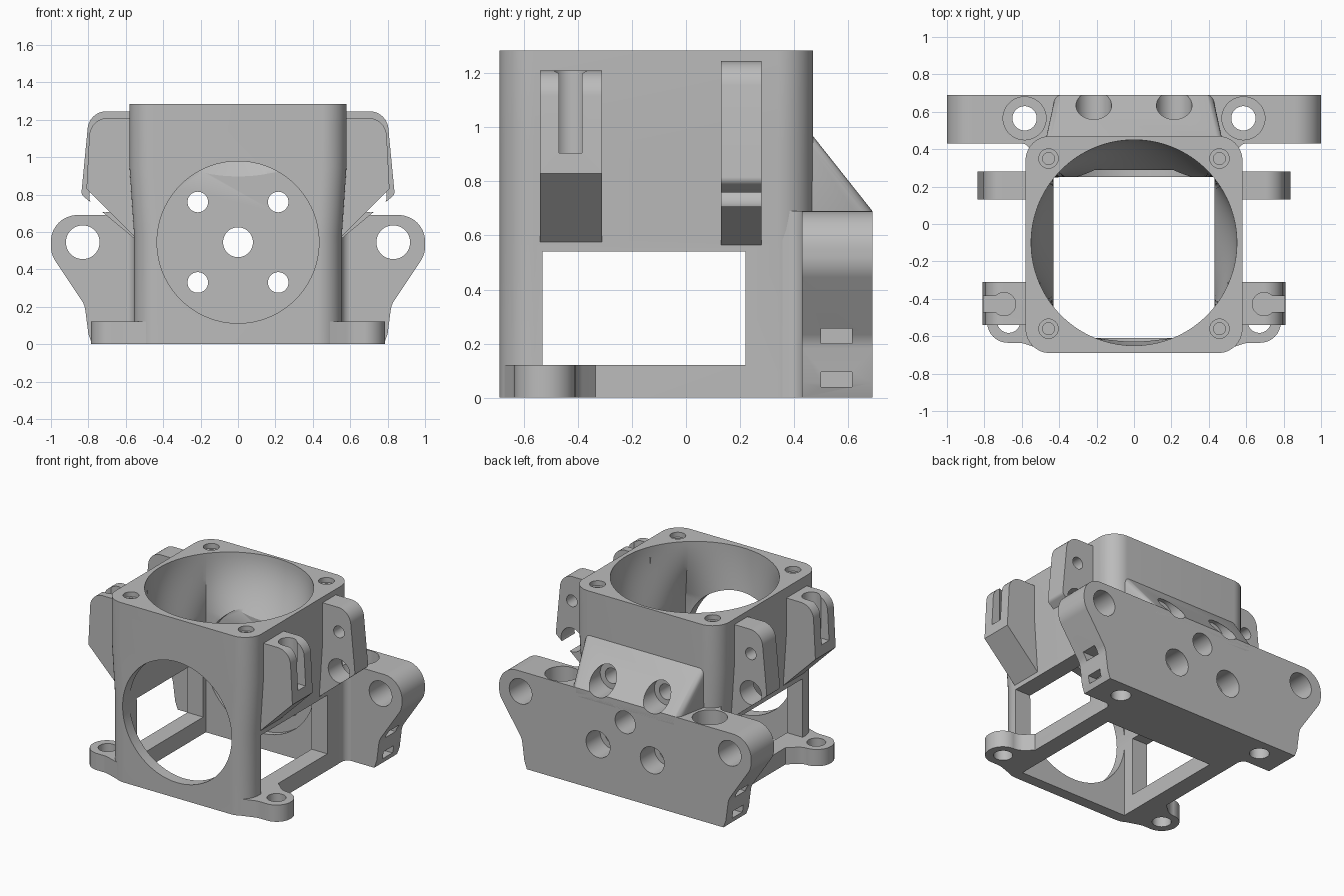
import bpy, bmesh, math
from mathutils import Vector

if "Cube" in bpy.data.objects:
    bpy.data.objects.remove(bpy.data.objects["Cube"])

grey = bpy.data.materials.new("plain grey")
grey.use_nodes = True
COLOUR = (0.5, 0.5, 0.5, 1)
grey.diffuse_color = COLOUR
grey.node_tree.nodes["Principled BSDF"].inputs["Base Color"].default_value = COLOUR


def loft(name, rings):
    """Closed solid skinned through rings of matching points."""
    bm = bmesh.new()
    loops = [[bm.verts.new(p) for p in ring] for ring in rings]
    n = len(loops[0])
    for a, b in zip(loops, loops[1:]):
        for i in range(n):
            j = (i + 1) % n
            bm.faces.new((a[i], a[j], b[j], b[i]))
    bm.faces.new(loops[0][::-1])
    bm.faces.new(loops[-1])
    bmesh.ops.recalc_face_normals(bm, faces=bm.faces)
    mesh = bpy.data.meshes.new(name)
    bm.to_mesh(mesh)
    bm.free()
    mesh.materials.append(grey)
    obj = bpy.data.objects.new(name, mesh)
    bpy.context.collection.objects.link(obj)
    return obj


def place(axis, u, v, w):
    return {"x": (w, u, v), "y": (u, w, v), "z": (u, v, w)}[axis]


def prism(name, outline, axis, start, end):
    return loft(name, [[place(axis, u, v, w) for u, v in outline] for w in (start, end)])


def rod(axis, u, v, radius, start, end, sides=48):
    angles = [math.tau * i / sides for i in range(sides)]
    ring = [(u + radius * math.cos(t), v + radius * math.sin(t)) for t in angles]
    return prism("cutter", ring, axis, start, end)


def block(x, y, z):
    return prism("cutter", [(x[0], y[0]), (x[1], y[0]), (x[1], y[1]), (x[0], y[1])], "z", *z)


def rounded(corners, steps=10):
    """Polygon outline; each corner is (u, v, fillet radius)."""
    out = []
    for i, (u, v, r) in enumerate(corners):
        p = Vector((u, v))
        if not r:
            out.append((u, v))
            continue
        a = (Vector(corners[i - 1][:2]) - p).normalized()
        b = (Vector(corners[(i + 1) % len(corners)][:2]) - p).normalized()
        half = a.angle(b) / 2
        centre = p + (a + b).normalized() * r / math.sin(half)
        s = p + a * r / math.tan(half) - centre
        e = p + b * r / math.tan(half) - centre
        for k in range(steps + 1):
            d = s.lerp(e, k / steps).normalized() * r
            out.append(tuple(centre + d))
    return out


def modify(obj, kind, **settings):
    mod = obj.modifiers.new(kind, kind)
    for key, value in settings.items():
        setattr(mod, key, value)
    bpy.context.view_layer.objects.active = obj
    bpy.ops.object.modifier_apply(modifier=mod.name)


def cut(cutter, *parts):
    for part in parts:
        modify(part, "BOOLEAN", operation="DIFFERENCE", solver="EXACT", object=cutter)
    bpy.data.objects.remove(cutter)


# Main housing: rounded box, a little narrower below
def body_ring(half, z):
    corners = [(-half, -.69, .13), (half, -.69, .13), (half, .47, .13), (-half, .47, .13)]
    return [(x, y, z) for x, y in rounded(corners)]


housing = loft("housing", [body_ring(.555, 0), body_ring(.555, .58),
                           body_ring(.58, .95), body_ring(.58, 1.285)])

# Rear mounting plate with rounded ends
half_outline = [(1, .69, .14), (1, .48, .14), (.82, .21, .12), (.8, .055, 0), (.78, 0, 0)]
outline = half_outline + [(-x, z, r) for x, z, r in reversed(half_outline)]
rear_plate = prism("rear_plate", rounded(outline), "y", .43, .69)

# Sloped block joining the housing to the plate
slope_block = loft("slope_block", [
    [(s * .5, .3, .6), (s * .42, .69, .6), (s * .42, .69, .69), (s * .47, .468, .97), (s * .5, .3, .97)]
    for s in (-1, 1)])
cut(block((-.6, .6), (0, .4), (.5, 1.1)), slope_block)
modify(slope_block, "BEVEL", width=.03, segments=4, limit_method="ANGLE", angle_limit=1.2)

# Concave fillets between housing and plate
fillet = rounded([(.5, .45, 0), (.5, .3, 0), (.553, .3, 0), (.555, .43, .05), (.64, .432, 0), (.64, .45, 0)])
corner_fillet = prism("corner_fillet", fillet, "z", 0, .69)


# Duct: square shaft that swells to a round mouth
def duct_ring(z, blend):
    corners = [math.atan2(y, x) for x in (-.43, .43) for y in (-.51, .35)]
    ring = []
    for t in sorted([math.tau * i / 128 - math.pi for i in range(128)] + corners):
        c, s = math.cos(t), math.sin(t)
        square = min(.43 / max(abs(c), 1e-6), (.35 if s > 0 else .51) / max(abs(s), 1e-6))
        r = square * (1 - blend) + .55 * blend
        ring.append((r * c, r * s - .1, z))
    return ring


steps = 14
bowl = [duct_ring(.84 + .445 * i / steps, math.sin(math.pi / 2 * i / steps)) for i in range(steps + 1)]
cut(loft("cutter", [duct_ring(-.1, 0)] + bowl + [duct_ring(1.4, 1)]), housing)

# Side windows, large front opening with a shallow seat on the rear wall
cut(block((-1, 1), (-.53, .22), (.12, .54)), housing)
cut(rod("y", 0, .545, .433, -.8, .29, 96), housing)

# Screw holes through the rear wall
rear = (housing, slope_block, rear_plate)
cut(rod("y", 0, .545, .08, .1, .8), *rear)
for x in (-.215, .215):
    for z in (.33, .76):
        cut(rod("y", x, z, .055, .1, .8), *rear)
        cut(rod("y", x, z, .095, .53, .8), *rear)

for s in (-1, 1):
    # Blind screw holes in the top rim
    for y in (-.56, .35):
        cut(rod("z", s * .457, y, .052, 1.25, 1.4, 32), housing)
        cut(rod("z", s * .457, y, .032, 1.0, 1.3, 32), housing)
    # End holes and counterbored vertical holes of the plate
    cut(rod("y", s * .83, .545, .09, .3, .8), rear_plate)
    cut(rod("z", s * .585, .565, .065, -.1, .8), rear_plate)
    cut(rod("z", s * .585, .565, .115, .45, .8), rear_plate)
    # Strap channel in the plate ends
    for z in ((.04, .095), (.2, .255)):
        cut(block(sorted((s * .72, s * 1)), (.5, .615), z), rear_plate)
    cut(block(sorted((s * .7, s * .74)), (.5, .615), (.04, .255)), rear_plate)

# Front lugs with an open slot
front_lug = prism("front_lugs", rounded([
    (.5, 1.21, 0), (.79, 1.21, .1), (.81, .83, 0), (.555, .575, 0), (.5, .575, 0)]), "y", -.54, -.31)
cut(block((.68, 1), (-.47, -.385), (.905, 1.4)), front_lug)
cut(rod("z", .695, -.428, .062, .905, 1.4), front_lug)

# Rear lugs with two cross holes
rear_lug = prism("rear_lugs", rounded([
    (.5, 1.245, 0), (.795, 1.245, .1), (.838, .8, .03), (.555, .565, 0), (.5, .565, 0)]), "y", .13, .28)
cut(rod("y", .71, .79, .085, 0, .4), rear_lug)
cut(rod("y", .71, 1.07, .042, 0, .4, 32), rear_lug)

# Base ears at the front corners
base_ear = prism("base_ears", rounded([
    (.45, -.685, 0), (.6, -.635, .15), (.785, -.635, .11), (.785, -.405, .11),
    (.64, -.41, .1), (.55, -.33, 0), (.45, -.33, 0)]), "z", 0, .12)
cut(rod("z", .67, -.52, .062, -.1, .3), base_ear)

for part in (front_lug, rear_lug, base_ear, corner_fillet):
    modify(part, "MIRROR")

# Smooth the curved faces, keep edges crisp
parts = (housing, rear_plate, slope_block, front_lug, rear_lug, base_ear, corner_fillet)
for part in parts:
    bpy.ops.object.select_all(action="DESELECT")
    part.select_set(True)
    bpy.context.view_layer.objects.active = part
    bpy.ops.object.shade_smooth_by_angle(angle=math.radians(30))
